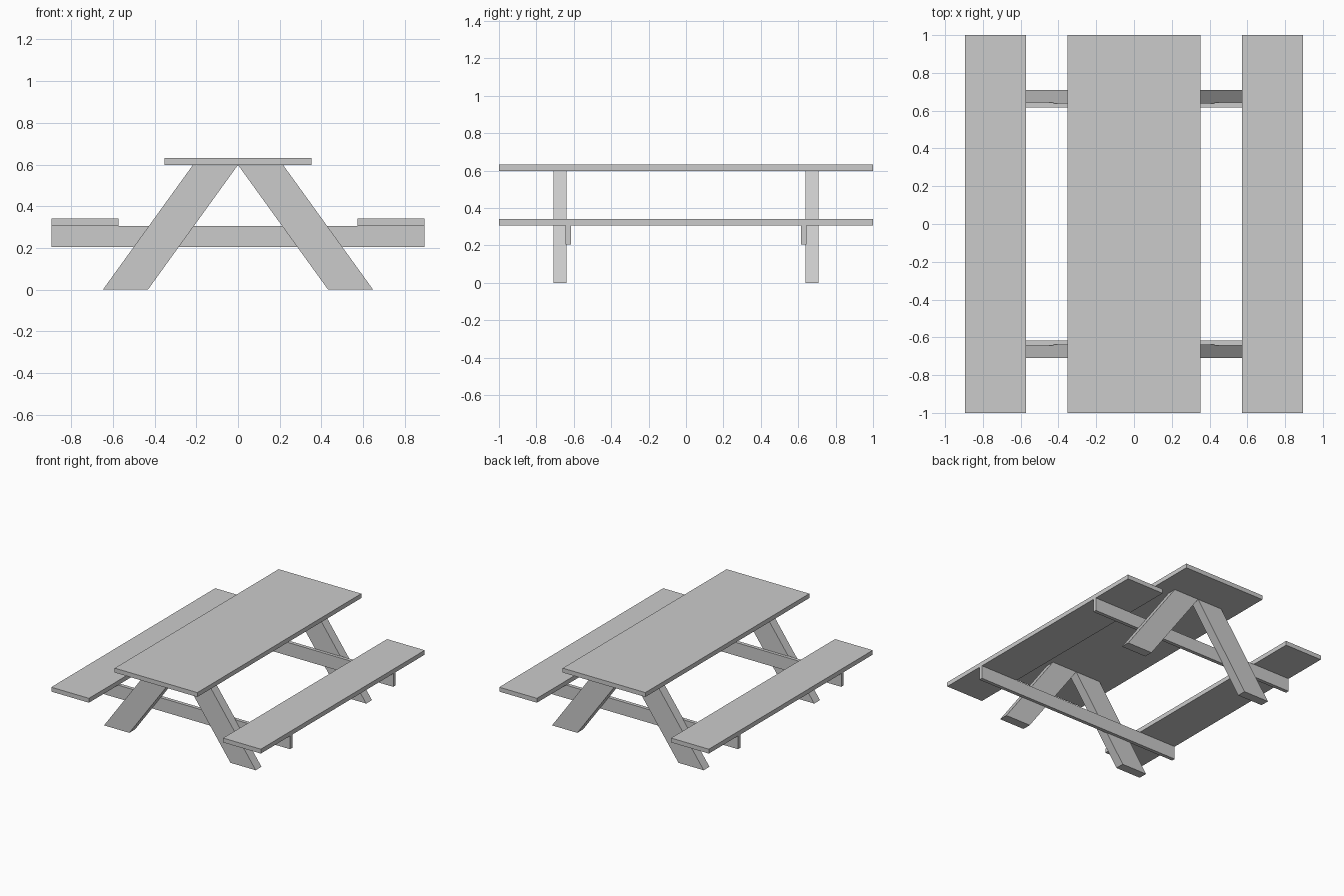
import bpy, bmesh

if "Cube" in bpy.data.objects:
    bpy.data.objects.remove(bpy.data.objects["Cube"])


def prism(name, profile, y0, y1):
    """Extrude an (x, z) outline from y0 to y1."""
    bm = bmesh.new()
    face = bm.faces.new([bm.verts.new((x, y0, z)) for x, z in profile])
    ext = bmesh.ops.extrude_face_region(bm, geom=[face])
    moved = [v for v in ext["geom"] if isinstance(v, bmesh.types.BMVert)]
    bmesh.ops.translate(bm, vec=(0, y1 - y0, 0), verts=moved)
    bmesh.ops.recalc_face_normals(bm, faces=bm.faces[:])
    mesh = bpy.data.meshes.new(name)
    bm.to_mesh(mesh)
    bm.free()
    obj = bpy.data.objects.new(name, mesh)
    bpy.context.collection.objects.link(obj)
    return obj


def board(name, x0, x1, y0, y1, z0, z1):
    return prism(name, [(x0, z0), (x1, z0), (x1, z1), (x0, z1)], y0, y1)


TOP_Z, SEAT_Z = 0.598, 0.306

# Table top
board("table_top", -0.353, 0.353, -1, 1, TOP_Z, 0.632)

for sx, side in ((-1, "left"), (1, "right")):
    # Bench seat
    board(f"{side}_seat", sx * 0.573, sx * 0.895, -1, 1, SEAT_Z, 0.34)
    # Slanted legs, meeting under the middle of the top
    for sy, end in ((-1, "front"), (1, "back")):
        outline = [(sx * 0.648, 0), (sx * 0.432, 0), (0, TOP_Z), (sx * 0.216, TOP_Z)]
        prism(f"{end}_{side}_leg", outline, sy * 0.639, sy * 0.709)

# Cross beams carrying the seats, on the inner side of the legs
for sy, end in ((-1, "front"), (1, "back")):
    board(f"{end}_cross_beam", -0.895, 0.895, sy * 0.616, sy * 0.644, 0.204, SEAT_Z)
